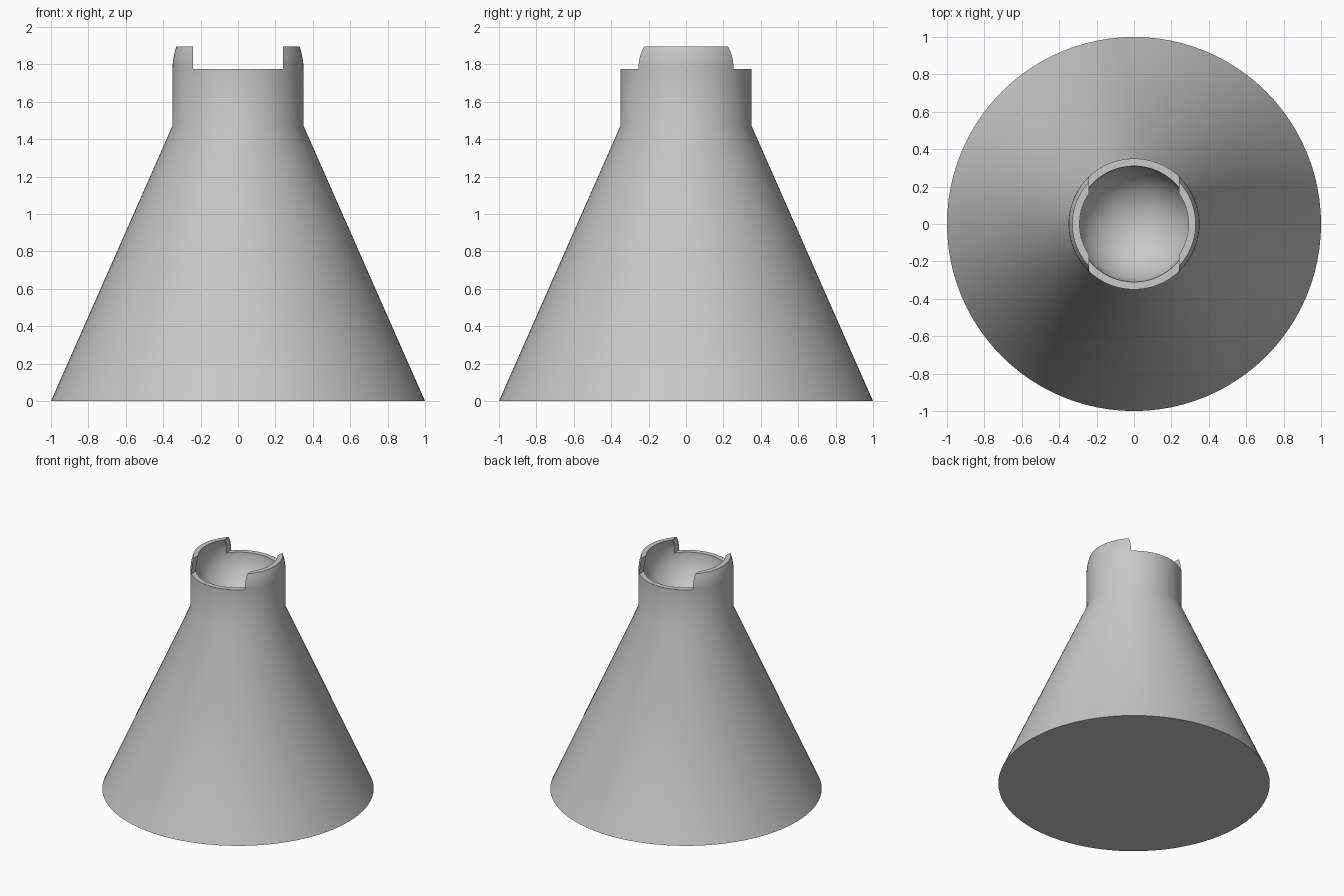
import bpy, bmesh, math

if "Cube" in bpy.data.objects:
    bpy.data.objects.remove(bpy.data.objects["Cube"])

SEGMENTS = 96
RIM_Z, TOP_Z, SHOULDER_Z = 1.777, 1.895, 1.473
NECK_R, BALL_R, BALL_Z = 0.35, 0.31, 1.788

grey = bpy.data.materials.new("plain grey")
grey.use_nodes = True
colour = (0.58, 0.58, 0.58, 1)
grey.diffuse_color = colour
grey.node_tree.nodes["Principled BSDF"].inputs["Base Color"].default_value = colour


def lathe(name, profile):
    """Spin an (r, z) profile round the z axis into a closed solid."""
    bm = bmesh.new()
    verts = [bm.verts.new((r, 0, z)) for r, z in profile]
    edges = [bm.edges.new(pair) for pair in zip(verts, verts[1:])]
    bmesh.ops.spin(bm, geom=verts + edges, cent=(0, 0, 0), axis=(0, 0, 1),
                   angle=math.tau, steps=SEGMENTS, use_merge=True)
    bmesh.ops.remove_doubles(bm, verts=bm.verts, dist=1e-5)
    bmesh.ops.recalc_face_normals(bm, faces=bm.faces)
    mesh = bpy.data.meshes.new(name)
    bm.to_mesh(mesh)
    bm.free()
    obj = bpy.data.objects.new(name, mesh)
    bpy.context.collection.objects.link(obj)
    mesh.materials.append(grey)
    return obj


# Cone, neck and the rounded outside of the clips
profile = [(0, 0), (1, 0), (NECK_R, SHOULDER_Z), (NECK_R, RIM_Z)]
for i in range(1, 6):
    rise = (TOP_Z - RIM_Z) * i / 5
    profile.append((math.sqrt(NECK_R ** 2 - rise ** 2), RIM_Z + rise))

# Spherical socket, from the clip tops down to its lowest point
start = math.asin((TOP_Z - BALL_Z) / BALL_R)
STEPS = 24
for i in range(STEPS):
    a = start - (start + math.pi / 2) * i / STEPS
    profile.append((BALL_R * math.cos(a), BALL_Z + BALL_R * math.sin(a)))
profile.append((0, BALL_Z - BALL_R))
body = lathe("socket_stand", profile)

# Straight slot through the rim, leaving a clip on each side
bpy.ops.mesh.primitive_cube_add(size=1, location=(0, 0, RIM_Z + 0.25))
cutter = bpy.context.object
cutter.name = "slot_cutter"
cutter.scale = (0.48, 2, 0.5)
cutter.hide_render = True
cutter.data.materials.append(grey)

slot = body.modifiers.new("slot", 'BOOLEAN')
slot.operation = 'DIFFERENCE'
slot.solver = 'EXACT'
slot.object = cutter
bpy.ops.object.select_all(action='DESELECT')
body.select_set(True)
bpy.context.view_layer.objects.active = body
bpy.ops.object.modifier_apply(modifier=slot.name)
bpy.data.objects.remove(cutter)

bpy.ops.object.shade_smooth_by_angle(angle=math.radians(30))
